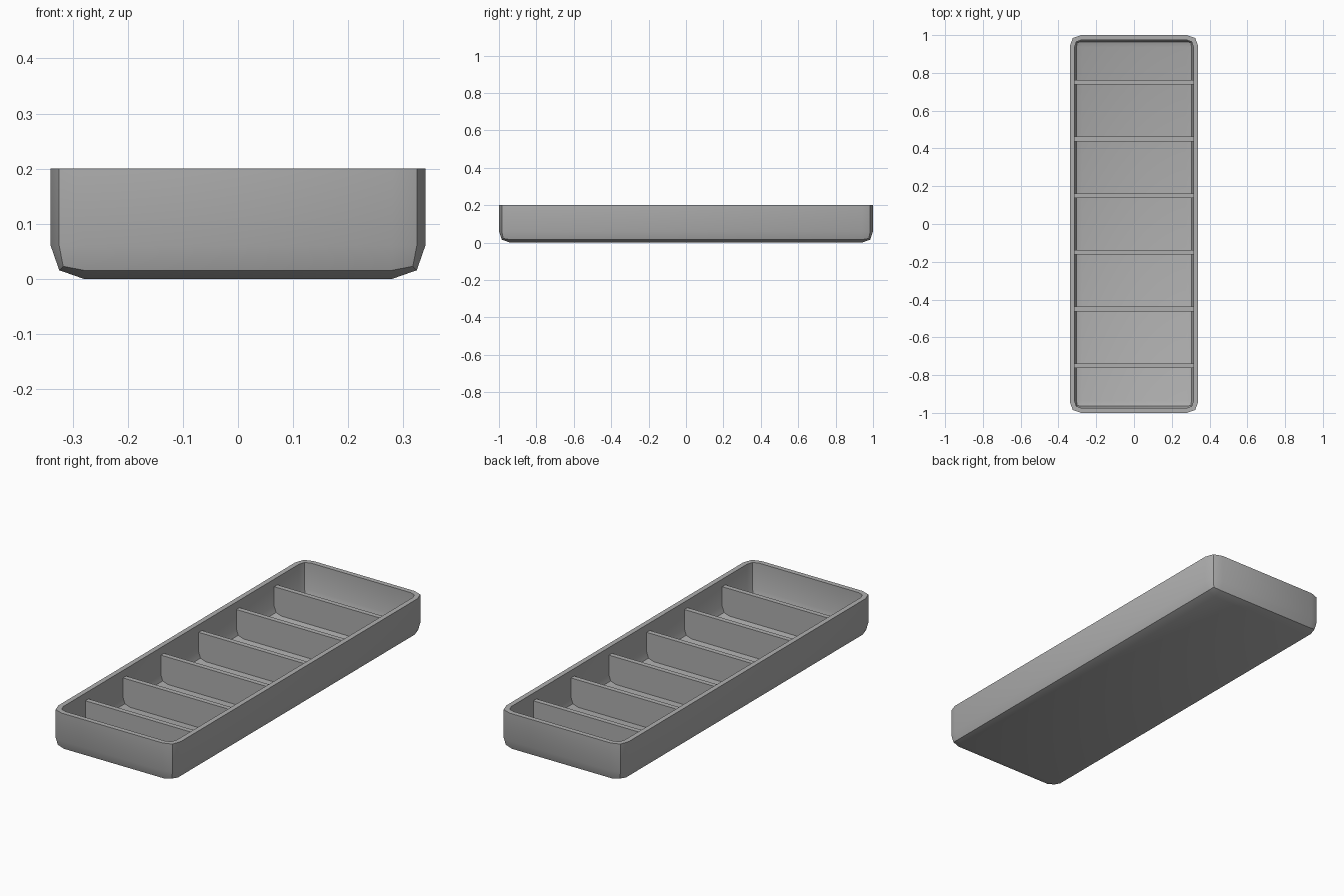
import bpy, bmesh, math
from mathutils import Vector

if "Cube" in bpy.data.objects:
    bpy.data.objects.remove(bpy.data.objects["Cube"])

HALF_W, HALF_L, HEIGHT = 0.34, 1.0, 0.2
RADIUS, WALL, PROFILE = 0.06, 0.025, 0.55

grey = bpy.data.materials.new("dark_grey")
grey.diffuse_color = (0.43, 0.43, 0.43, 1)
grey.use_nodes = True
grey.node_tree.nodes["Principled BSDF"].inputs["Base Color"].default_value = grey.diffuse_color


def add_object(name, bm):
    bmesh.ops.recalc_face_normals(bm, faces=bm.faces)
    mesh = bpy.data.meshes.new(name)
    bm.to_mesh(mesh)
    bm.free()
    mesh.materials.append(grey)
    obj = bpy.data.objects.new(name, mesh)
    bpy.context.collection.objects.link(obj)
    return obj


# Tray shell: open box with bevelled corners and floor edges, then thickened inward
bm = bmesh.new()
bmesh.ops.create_cube(bm, size=1)
for v in bm.verts:
    v.co = Vector((v.co.x * 2 * HALF_W, v.co.y * 2 * HALF_L, (v.co.z + 0.5) * HEIGHT))
top = [f for f in bm.faces if f.calc_center_median().z > HEIGHT - 0.001]
bmesh.ops.delete(bm, geom=top, context='FACES_ONLY')
edges = [e for e in bm.edges if not e.is_boundary]
bmesh.ops.bevel(bm, geom=edges, offset=RADIUS, offset_type='OFFSET', segments=2,
                profile=PROFILE, affect='EDGES', clamp_overlap=True)
tray = add_object("tray_shell", bm)
# Make sure the floor (largest level face) faces down
floor = max(tray.data.polygons, key=lambda p: p.area * (abs(p.normal.z) > 0.9))
if floor.normal.z > 0:
    tray.data.flip_normals()
solid = tray.modifiers.new("wall_thickness", 'SOLIDIFY')
solid.thickness = WALL
solid.offset = -1
solid.use_even_offset = True

# Apply the thickness first so the rim edges are also kept sharp
bpy.ops.object.select_all(action='DESELECT')
tray.select_set(True)
bpy.context.view_layer.objects.active = tray
bpy.ops.object.modifier_apply(modifier=solid.name)
bpy.ops.object.shade_smooth_by_angle(angle=math.radians(30))

# Dividers: cross-section follows the tray, embedded halfway into the wall
DIV_TOP, DIV_THICK, INSET = 0.162, 0.025, WALL / 2
w, b, r = HALF_W - INSET, INSET, RADIUS - INSET
k = r * (1 - math.sqrt(PROFILE))
half = [(w, DIV_TOP), (w, b + r), (w - k, b + k), (w - r, b)]
section = half + [(-x, z) for x, z in reversed(half)]
for i in range(6):
    y = -0.75 + 0.3 * i - DIV_THICK / 2
    bm = bmesh.new()
    face = bm.faces.new([bm.verts.new((x, y, z)) for x, z in section])
    ext = bmesh.ops.extrude_face_region(bm, geom=[face], use_keep_orig=True)
    bmesh.ops.translate(bm, vec=(0, DIV_THICK, 0),
                        verts=[g for g in ext["geom"] if isinstance(g, bmesh.types.BMVert)])
    add_object(f"divider_{i + 1}", bm)
